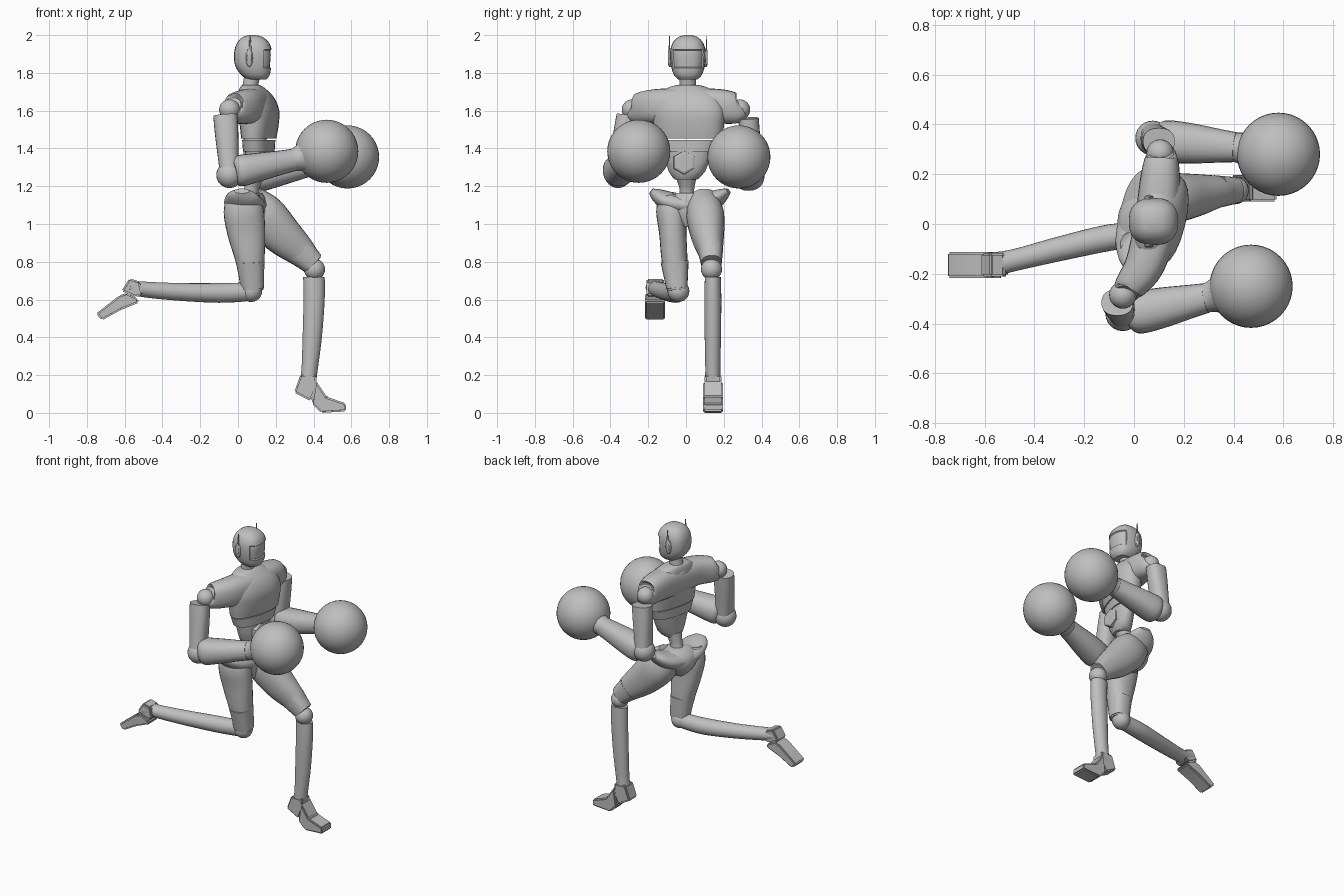
import bpy, bmesh, math
from mathutils import Vector

if "Cube" in bpy.data.objects:
    bpy.data.objects.remove(bpy.data.objects["Cube"], do_unlink=True)

GREY = (0.52, 0.52, 0.52, 1)
grey = bpy.data.materials.new("plain grey")
grey.use_nodes = True
grey.diffuse_color = GREY
grey.node_tree.nodes["Principled BSDF"].inputs["Base Color"].default_value = GREY


def finish(name, bm, angle=40):
    bmesh.ops.recalc_face_normals(bm, faces=bm.faces)
    mesh = bpy.data.meshes.new(name)
    bm.to_mesh(mesh)
    bm.free()
    mesh.materials.append(grey)
    obj = bpy.data.objects.new(name, mesh)
    bpy.context.collection.objects.link(obj)
    bpy.ops.object.select_all(action="DESELECT")
    obj.select_set(True)
    bpy.context.view_layer.objects.active = obj
    bpy.ops.object.shade_smooth_by_angle(angle=math.radians(angle))
    return obj


def catmull(a, b, c, d, t):
    return [0.5 * (2 * q + (r - p) * t + (2 * p - 5 * q + 4 * r - s) * t * t
                   + (3 * q - p - 3 * r + s) * t ** 3) for p, q, r, s in zip(a, b, c, d)]


def loft(sections, side=(0, 1, 0), axis=None, sides=24, steps=4, power=1.0):
    """Skin ellipses (x, y, z, half width, half depth) along a smooth path."""
    pts = [sections[0]] + list(sections) + [sections[-1]]
    rows = [catmull(*pts[i:i + 4], k / steps)
            for i in range(len(sections) - 1) for k in range(steps)]
    rows.append(list(sections[-1]))
    bm, rings = bmesh.new(), []
    for i, row in enumerate(rows):
        ahead, behind = rows[min(i + 1, len(rows) - 1)], rows[max(i - 1, 0)]
        tan = Vector(axis) if axis else Vector(ahead[:3]) - Vector(behind[:3])
        tan.normalize()
        u = Vector(side)
        u = (u - tan * u.dot(tan)).normalized()
        v = tan.cross(u)
        ring = []
        for k in range(sides):
            a = math.tau * k / sides
            c, s = math.cos(a), math.sin(a)
            c, s = (math.copysign(abs(n) ** power, n) for n in (c, s))
            ring.append(bm.verts.new(Vector(row[:3]) + u * c * row[3] + v * s * row[4]))
        rings.append(ring)
    for r0, r1 in zip(rings, rings[1:]):
        for k in range(sides):
            j = (k + 1) % sides
            bm.faces.new((r0[k], r0[j], r1[j], r1[k]))
    bm.faces.new(rings[0][::-1])
    bm.faces.new(rings[-1])
    bmesh.ops.recalc_face_normals(bm, faces=bm.faces)
    return bm


def ball(name, centre, radius, seg=24):
    bm = bmesh.new()
    bmesh.ops.create_uvsphere(bm, u_segments=seg, v_segments=seg // 2, radius=radius)
    bmesh.ops.translate(bm, verts=bm.verts, vec=centre)
    return finish(name, bm)


def slab(name, outline, y0, y1):
    """Side outline in x and z, extruded across y."""
    bm = bmesh.new()
    face = bm.faces.new([bm.verts.new((x, y0, z)) for x, z in outline])
    new = bmesh.ops.extrude_face_region(bm, geom=[face])["geom"]
    bmesh.ops.translate(bm, vec=(0, y1 - y0, 0),
                        verts=[g for g in new if isinstance(g, bmesh.types.BMVert)])
    bmesh.ops.bevel(bm, geom=bm.edges[:], offset=0.008, segments=2, affect="EDGES")
    return finish(name, bm, 35)


UP = (0, 0, 1)
TWIST = (0.24, 0.97, 0)

# Head with a shallow visor
bm = loft([(.1, .01, 1.765, .05, .05), (.092, .01, 1.79, .074, .076),
           (.08, .01, 1.84, .09, .096), (.08, .01, 1.91, .094, .1),
           (.08, .01, 1.96, .08, .084), (.078, .01, 1.99, .05, .052),
           (.077, .01, 2.0, .015, .015)], axis=UP, power=.8)
visor = [f for f in bm.faces if f.normal.x > .55 and 1.82 < f.calc_center_median().z < 1.925]
bmesh.ops.inset_region(bm, faces=visor, thickness=.004, depth=-.007)
finish("head", bm, 35)

# Ear pods and antennae
for label, y, s in (("right", -.083, -1), ("left", .103, 1)):
    finish(label + "_ear", loft([(.06, y - s * .01, 1.88, .05, .02),
                                 (.06, y + s * .006, 1.88, .048, .018),
                                 (.06, y + s * .012, 1.88, .035, .012)], side=UP, sides=12, steps=1))
    finish(label + "_antenna", loft([(.064, y + s * .006, 1.91, .004, .008),
                                     (.064, y + s * .004, 1.995, .002, .003)], sides=8, steps=1))

# Neck
finish("neck", loft([(.065, .01, 1.68, .06, .06), (.065, .01, 1.73, .044, .042),
                     (.08, .01, 1.80, .045, .045)], axis=UP))

# Chest, yoke across the shoulders, rib band
finish("chest", loft([(.11, .015, 1.452, .18, .08), (.112, .015, 1.52, .19, .09),
                      (.11, .015, 1.60, .195, .096), (.095, .012, 1.67, .17, .085),
                      (.075, .01, 1.72, .11, .06), (.07, .01, 1.735, .06, .045)],
                     side=TWIST, axis=UP, power=.85))
finish("shoulder_yoke", loft([(-.03, -.28, 1.62, .056, .045), (-.02, -.255, 1.612, .08, .062),
                              (.045, -.16, 1.622, .092, .08), (.09, .01, 1.62, .1, .088),
                              (.105, .18, 1.622, .092, .08), (.11, .265, 1.612, .08, .066),
                              (.11, .29, 1.62, .056, .05)], side=UP, power=.8))
finish("rib_band", loft([(.11, .01, 1.385, .15, .074), (.11, .012, 1.446, .172, .076)],
                        side=TWIST, axis=UP, steps=1, power=.85))

# Abdomen and waist column
finish("abdomen", loft([(.1, 0, 1.235, .06, .05), (.11, .005, 1.28, .1, .062),
                        (.11, .01, 1.385, .135, .068)], side=TWIST, axis=UP, steps=2))
finish("waist", loft([(.06, .005, 1.12, .05, .05), (.07, .005, 1.18, .038, .04),
                      (.095, 0, 1.26, .06, .05)], axis=UP))
finish("buckle", loft([(.15, -.01, 1.325, .064, .064), (.185, -.01, 1.325, .062, .062),
                       (.19, -.01, 1.325, .05, .05)], side=UP, sides=6, steps=1), 20)

# Arms: shoulder ball, upper arm, elbow, forearm, cuff and round glove
arms = {
    "right": [(-.045, -.285, 1.605), (-.067, -.315, 1.575), (-.045, -.36, 1.26),
              (-.02, -.365, 1.275), (.29, -.297, 1.338), (.47, -.25, 1.385)],
    "left": [(.105, .285, 1.605), (.1, .332, 1.56), (.075, .345, 1.26),
             (.09, .335, 1.25), (.41, .308, 1.32), (.58, .28, 1.355)],
}
for label, pts in arms.items():
    shoulder, top, elbow, start, wrist, glove = map(Vector, pts)
    ball(label + "_shoulder_joint", shoulder, .055)
    rows = [(0, .053, .064), (.3, .056, .062), (.7, .058, .055), (1, .062, .05)]
    finish(label + "_upper_arm", loft([(*top.lerp(elbow, t), w, d) for t, w, d in rows], power=.85))
    ball(label + "_elbow", elbow, .07)
    rows = [(0, .06, .066), (.1, .084, .083), (.4, .082, .076), (.8, .067, .064), (1, .06, .06)]
    finish(label + "_forearm", loft([(*start.lerp(wrist, t), w, d) for t, w, d in rows], power=.9))
    finish(label + "_cuff", loft([(*wrist.lerp(glove, t), r, r) for t, r in
                                  ((-.05, .058), (.15, .066), (.4, .095))]))
    ball(label + "_glove", glove, .167, 40)

# Pelvis with flared hip crests, turned with the chest
finish("pelvis", loft([(.06, .02, .985, .03, .06), (.045, .02, 1.03, .08, .092),
                       (.04, .02, 1.08, .125, .105), (.045, .02, 1.13, .14, .098),
                       (.055, .02, 1.165, .1, .07)], side=TWIST, axis=UP))
finish("hip_crest", loft([(.02, -.185, 1.175, .016, .04), (.02, -.15, 1.15, .038, .08),
                          (.03, -.08, 1.115, .055, .105), (.045, .02, 1.1, .055, .105),
                          (.07, .12, 1.115, .055, .1), (.09, .185, 1.15, .038, .075),
                          (.1, .224, 1.175, .016, .035)], side=UP))

# Trailing right leg
finish("right_thigh", loft([(.03, -.085, 1.155, .06, .085), (.03, -.078, 1.07, .08, .106),
                            (.045, -.07, .95, .072, .1), (.065, -.06, .8, .068, .076),
                            (.075, -.045, .65, .052, .059)], power=.9))
finish("right_thigh_guard", loft([(.07, -.06, .8, .074, .068), (.078, -.048, .66, .056, .06)],
                                 steps=1, power=.8))
ball("right_knee", (.07, -.04, .645), .058)
finish("right_shin", loft([(.04, -.04, .64, .048, .05), (-.1, -.055, .635, .053, .052),
                           (-.3, -.1, .64, .049, .047), (-.48, -.145, .652, .044, .042),
                           (-.58, -.165, .665, .05, .036)]))
slab("right_heel", [(-.575, .712), (-.52, .695), (-.505, .625), (-.54, .613), (-.617, .645)],
     -.21, -.116)
slab("right_foot", [(-.752, .525), (-.63, .62), (-.59, .635), (-.53, .605),
                    (-.525, .583), (-.62, .545), (-.72, .49)], -.217, -.112)

# Leading left leg
finish("left_thigh", loft([(.06, .09, 1.125, .075, .09), (.135, .102, 1.045, .1, .118),
                           (.235, .115, .94, .087, .106), (.33, .13, .855, .065, .082),
                           (.395, .135, .785, .052, .057)], power=.9))
finish("left_thigh_guard", loft([(.325, .13, .86, .066, .08), (.4, .135, .79, .054, .06)],
                                steps=1, power=.8))
ball("left_knee", (.405, .135, .76), .056)
finish("left_shin", loft([(.402, .142, .72, .042, .057), (.403, .142, .6, .045, .056),
                          (.393, .142, .4, .043, .051), (.378, .142, .22, .04, .043),
                          (.362, .142, .12, .046, .046)], axis=UP))
slab("left_heel", [(.33, .2), (.415, .2), (.415, .13), (.385, .062), (.297, .108)], .097, .187)
slab("left_foot", [(.41, .175), (.47, .085), (.572, .05), (.572, .008),
                   (.44, .0), (.39, .05)], .09, .197)
